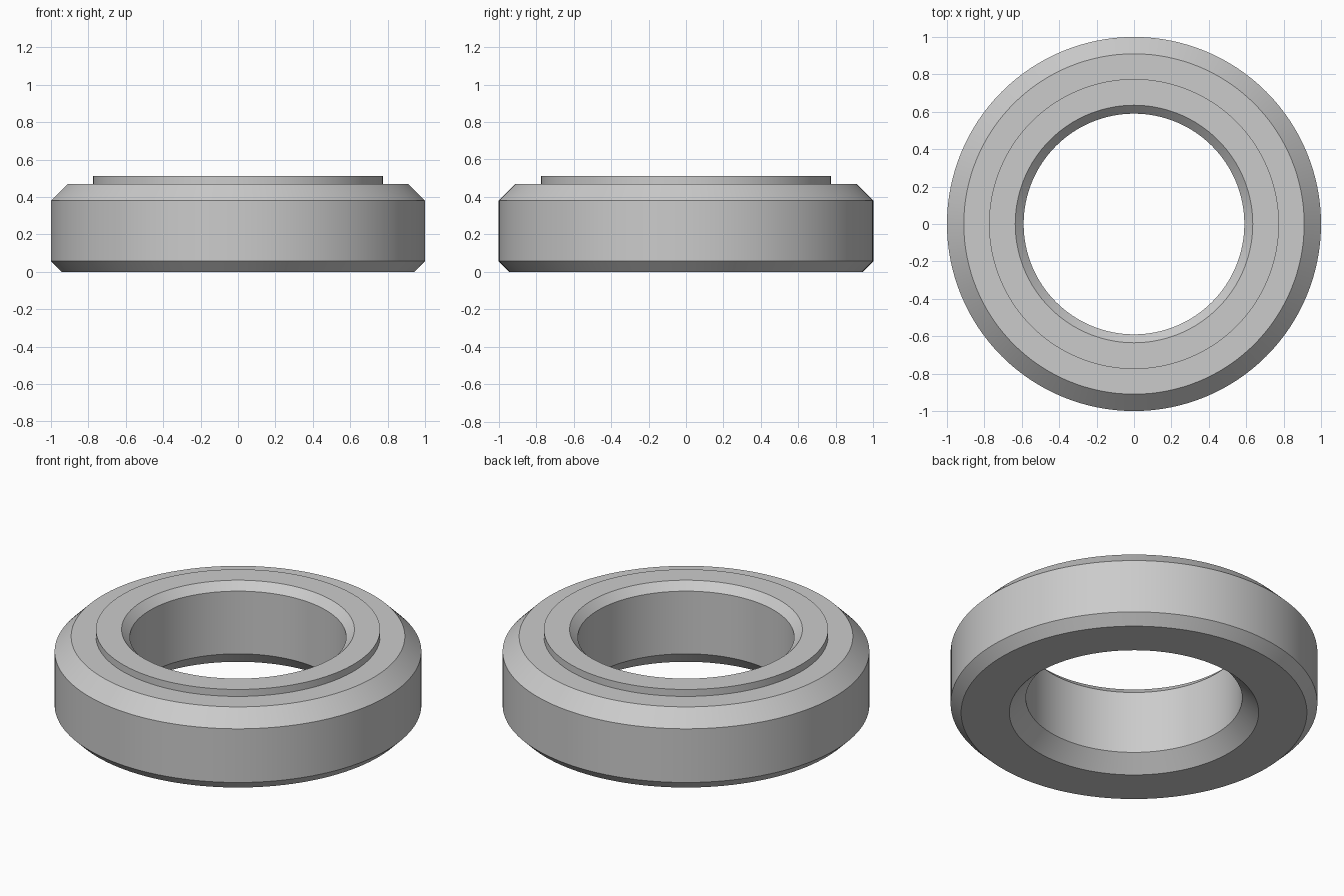
import bpy
import bmesh
import math

cube = bpy.data.objects.get("Cube")
if cube:
    bpy.data.objects.remove(cube, do_unlink=True)

SEGMENTS = 128

# Plain grey metal
grey = bpy.data.materials.new("grey_metal")
grey.use_nodes = True
colour = (0.6, 0.6, 0.6, 1)
grey.diffuse_color = colour
grey.node_tree.nodes["Principled BSDF"].inputs["Base Color"].default_value = colour

# Closed ring section as (radius, height)
section = [
    (0.68, 0), (0.943, 0),         # underside
    (1, 0.057), (1, 0.38),         # lower chamfer and outer wall
    (0.91, 0.47), (0.775, 0.47),   # upper chamfer and shoulder
    (0.775, 0.512), (0.635, 0.512),  # raised lip
    (0.59, 0.467), (0.59, 0.09),   # bore with chamfered ends
]


def lathe(name, profile, material):
    """Revolve a closed profile around the z axis."""
    bm = bmesh.new()
    verts = [bm.verts.new((r, 0, z)) for r, z in profile]
    edges = [bm.edges.new((v, verts[i - 1])) for i, v in enumerate(verts)]
    bmesh.ops.spin(bm, geom=verts + edges, cent=(0, 0, 0), axis=(0, 0, 1),
                   angle=math.tau, steps=SEGMENTS)
    bmesh.ops.remove_doubles(bm, verts=bm.verts, dist=0.0001)
    bmesh.ops.recalc_face_normals(bm, faces=bm.faces)
    mesh = bpy.data.meshes.new(name)
    bm.to_mesh(mesh)
    bm.free()
    mesh.materials.append(material)
    obj = bpy.data.objects.new(name, mesh)
    bpy.context.collection.objects.link(obj)
    return obj


ring = lathe("spacer_ring", section, grey)

# Smooth walls with crisp chamfer edges
bpy.ops.object.select_all(action="DESELECT")
ring.select_set(True)
bpy.context.view_layer.objects.active = ring
bpy.ops.object.shade_smooth_by_angle(angle=math.radians(30))
